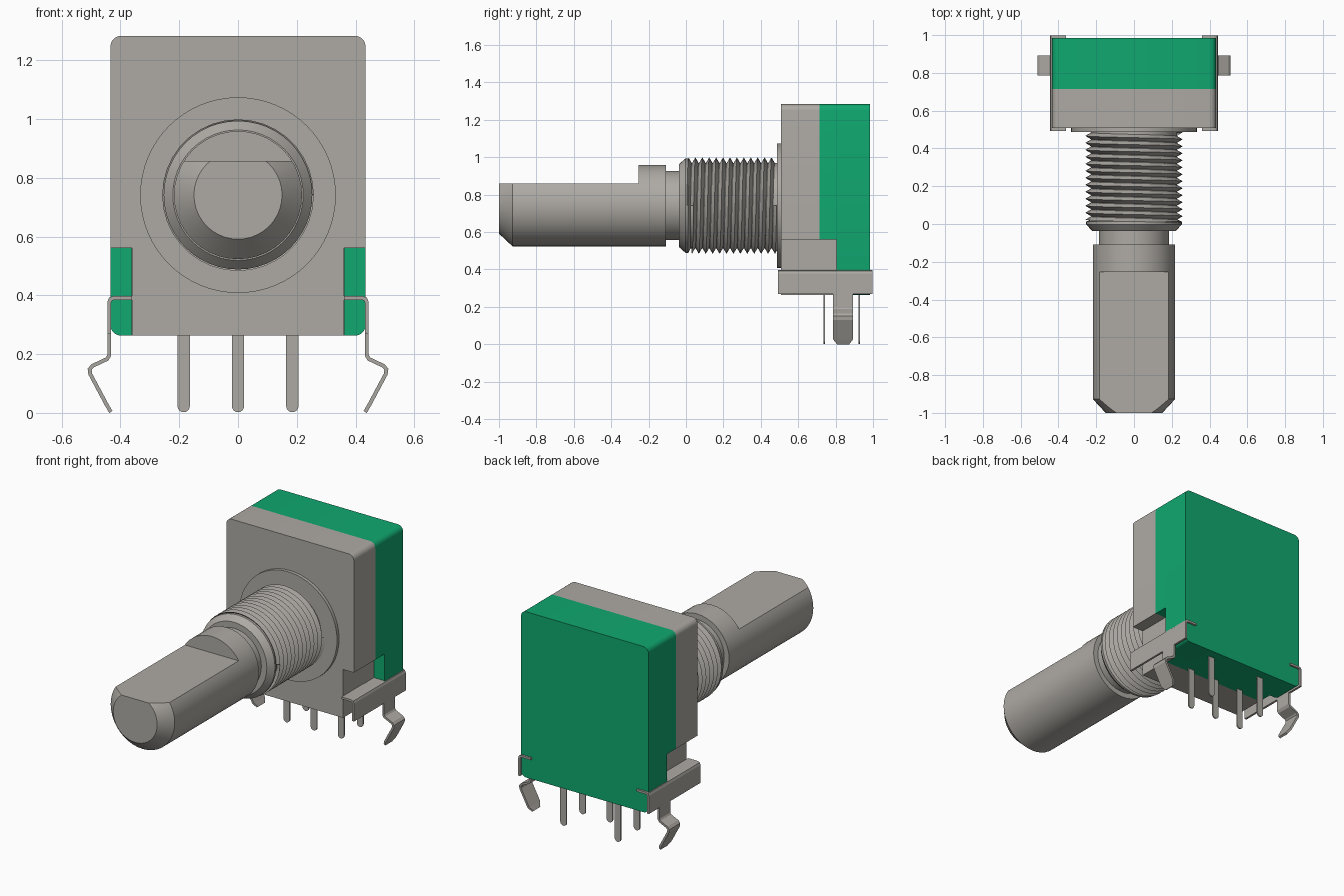
import bpy, bmesh, math
from mathutils import Vector

cube = bpy.data.objects.get("Cube")
if cube:
    bpy.data.objects.remove(cube, do_unlink=True)


def material(name, rgb):
    m = bpy.data.materials.new(name)
    m.use_nodes = True
    m.diffuse_color = (*rgb, 1)
    m.node_tree.nodes["Principled BSDF"].inputs["Base Color"].default_value = (*rgb, 1)
    return m


METAL = material("warm grey metal", (0.423, 0.402, 0.371))
GREEN = material("green plastic", (0.005, 0.392, 0.162))
AXIS_Z = 0.745


def finish(name, bm, mat, smooth=None):
    bmesh.ops.recalc_face_normals(bm, faces=bm.faces)
    me = bpy.data.meshes.new(name)
    bm.to_mesh(me)
    bm.free()
    me.materials.append(mat)
    ob = bpy.data.objects.new(name, me)
    bpy.context.collection.objects.link(ob)
    if smooth:
        bpy.ops.object.select_all(action='DESELECT')
        ob.select_set(True)
        bpy.context.view_layer.objects.active = ob
        bpy.ops.object.shade_smooth_by_angle(angle=math.radians(smooth))
    return ob


def prism(name, pts, y0, y1, mat, smooth=None):
    """Extrude an x-z outline along y."""
    bm = bmesh.new()
    f = bm.faces.new([bm.verts.new((x, y0, z)) for x, z in pts])
    ext = bmesh.ops.extrude_face_region(bm, geom=[f])["geom"]
    bmesh.ops.translate(bm, vec=(0, y1 - y0, 0),
                        verts=[v for v in ext if isinstance(v, bmesh.types.BMVert)])
    return finish(name, bm, mat, smooth)


def arc(cx, cz, r, a0, a1, n=6):
    return [(cx + r * math.cos(math.radians(a0 + (a1 - a0) * i / n)),
             cz + r * math.sin(math.radians(a0 + (a1 - a0) * i / n))) for i in range(n + 1)]


def lathe(name, profile, segs):
    """Revolve (y, radius) stations about the shaft axis, with end caps."""
    bm = bmesh.new()
    rings = [[bm.verts.new((r * math.cos(math.tau * i / segs), y,
                            AXIS_Z + r * math.sin(math.tau * i / segs)))
              for i in range(segs)] for y, r in profile]
    for a, b in zip(rings, rings[1:]):
        for i in range(segs):
            j = (i + 1) % segs
            bm.faces.new((a[i], a[j], b[j], b[i]))
    bm.faces.new(rings[0])
    bm.faces.new(rings[-1])
    return bm


def ribbon(pts, t):
    """Outline of a bent strip of thickness t following a centre line."""
    left, right = [], []
    for i, p in enumerate(pts):
        p = Vector(p)
        d0 = (p - Vector(pts[i - 1])).normalized() if i else None
        d1 = (Vector(pts[i + 1]) - p).normalized() if i < len(pts) - 1 else None
        d0, d1 = d0 or d1, d1 or d0
        n0, n1 = Vector((-d0.y, d0.x)), Vector((-d1.y, d1.x))
        m = (n0 + n1).normalized()
        off = m * (t / 2 / max(m.dot(n0), 0.5))
        left.append(tuple(p + off))
        right.append(tuple(p - off))
    return left + right[::-1]


# Housing: notched front section, notched and full rear sections
W, TOP, BOT, R = 0.434, 1.287, 0.267, 0.035
NX, NZ = 0.36, 0.565
top_edge = arc(W - R, TOP - R, R, 0, 90) + arc(R - W, TOP - R, R, 90, 180)
full = top_edge + arc(R - W, BOT + R, R, 180, 270) + arc(W - R, BOT + R, R, 270, 360)
notched = top_edge + [(-W, NZ), (-NX, NZ), (-NX, BOT), (NX, BOT), (NX, NZ), (W, NZ)]
prism("housing_front", notched, 0.507, 0.715, METAL, 30)
prism("housing_middle", notched, 0.715, 0.805, GREEN, 30)
prism("housing_back", full, 0.805, 0.985, GREEN, 30)

# Mounting collar, threaded bushing core and shaft neck
finish("mounting_collar", lathe("mounting_collar", [(0.487, 0.333), (0.51, 0.333)], 64), METAL, 30)
finish("bushing_core", lathe("bushing_core", [(-0.037, 0.222), (-0.002, 0.253), (0.012, 0.253),
                                             (0.025, 0.228), (0.49, 0.228)], 48), METAL, 25)
finish("shaft_neck", lathe("shaft_neck", [(-0.12, 0.185), (-0.03, 0.185)], 48), METAL, 30)

# Helical thread as one continuous ridge
bm = bmesh.new()
segs, pitch, turns = 36, 0.037, 13
crest, root = [], []
for i in range(segs * turns + 1):
    a, y = math.tau * i / segs, 0.004 + pitch * i / segs
    c, s = math.cos(a), math.sin(a)
    crest.append(bm.verts.new((0.258 * c, y, AXIS_Z + 0.258 * s)))
    root.append(bm.verts.new((0.226 * c, y + pitch / 2, AXIS_Z + 0.226 * s)))
for i in range(segs * turns):
    bm.faces.new((crest[i], crest[i + 1], root[i + 1], root[i]))
    if i + segs < segs * turns:
        bm.faces.new((root[i], root[i + 1], crest[i + 1 + segs], crest[i + segs]))
finish("bushing_thread", bm, METAL, 30)

# D-shaft: two lengths, the front one sliced flat on top
FLAT = 0.862
finish("shaft_shoulder", lathe("shaft_shoulder", [(-0.255, 0.218), (-0.108, 0.218)], 40), METAL, 30)
bm = lathe("shaft", [(-1, 0.15), (-0.927, 0.218), (-0.255, 0.218)], 40)
cut = bmesh.ops.bisect_plane(bm, geom=bm.verts[:] + bm.edges[:] + bm.faces[:],
                             plane_co=(0, 0, FLAT), plane_no=(0, 0, 1), clear_outer=True)
rim = [e for e in cut["geom_cut"] if isinstance(e, bmesh.types.BMEdge)]
bmesh.ops.contextual_create(bm, geom=rim)
finish("shaft_flat_end", bm, METAL, 20)

# Side clips with a folded top lip and a kinked snap leg, and notch side walls
for side, label in ((1, "left"), (-1, "right")):
    def mirrored(pts):
        return [(side * x, z) for x, z in pts]

    prism(label + "_notch_wall", mirrored([(0.355, BOT), (0.362, BOT), (0.362, NZ), (0.355, NZ)]),
          0.71, 0.804, METAL)
    lip = [(0.36, 0.395), (0.424, 0.395), (0.434, 0.391), (0.438, 0.381), (0.438, 0.272)]
    prism(label + "_clip", mirrored(ribbon(lip, 0.013)), 0.493, 0.997, METAL)
    leg = [(0.438, 0.275), (0.438, 0.2), (0.446, 0.187), (0.495, 0.164), (0.505, 0.152),
           (0.503, 0.136), (0.448, 0.033), (0.433, 0.007)]
    ob = prism(label + "_snap_leg", mirrored(ribbon(leg, 0.013)), 0.787, 0.893, METAL)
    # Taper the tip by chamfering its two corners
    bm = bmesh.new()
    bm.from_mesh(ob.data)
    for v in bm.verts:
        if v.co.z < 0.015:
            v.co.y += 0.02 if v.co.y < 0.84 else -0.02
    bm.to_mesh(ob.data)
    bm.free()

# Terminal pins: three in the front row, two in the back row
for row, y, xs in (("front", 0.74, (-0.185, 0, 0.185)), ("back", 0.925, (-0.185, 0.185))):
    for k, x in enumerate(xs):
        outline = [(x + 0.021, 0.29), (x - 0.021, 0.29)] + arc(x, 0.027, 0.021, 180, 360, 8)
        prism(f"{row}_pin_{k + 1}", outline, y - 0.004, y + 0.004, METAL)

# Rest the lowest point on the ground
bpy.context.view_layer.update()
objs = [o for o in bpy.context.collection.objects if o.type == 'MESH']
low = min((o.matrix_world @ v.co).z for o in objs for v in o.data.vertices)
for o in objs:
    o.location.z -= low
